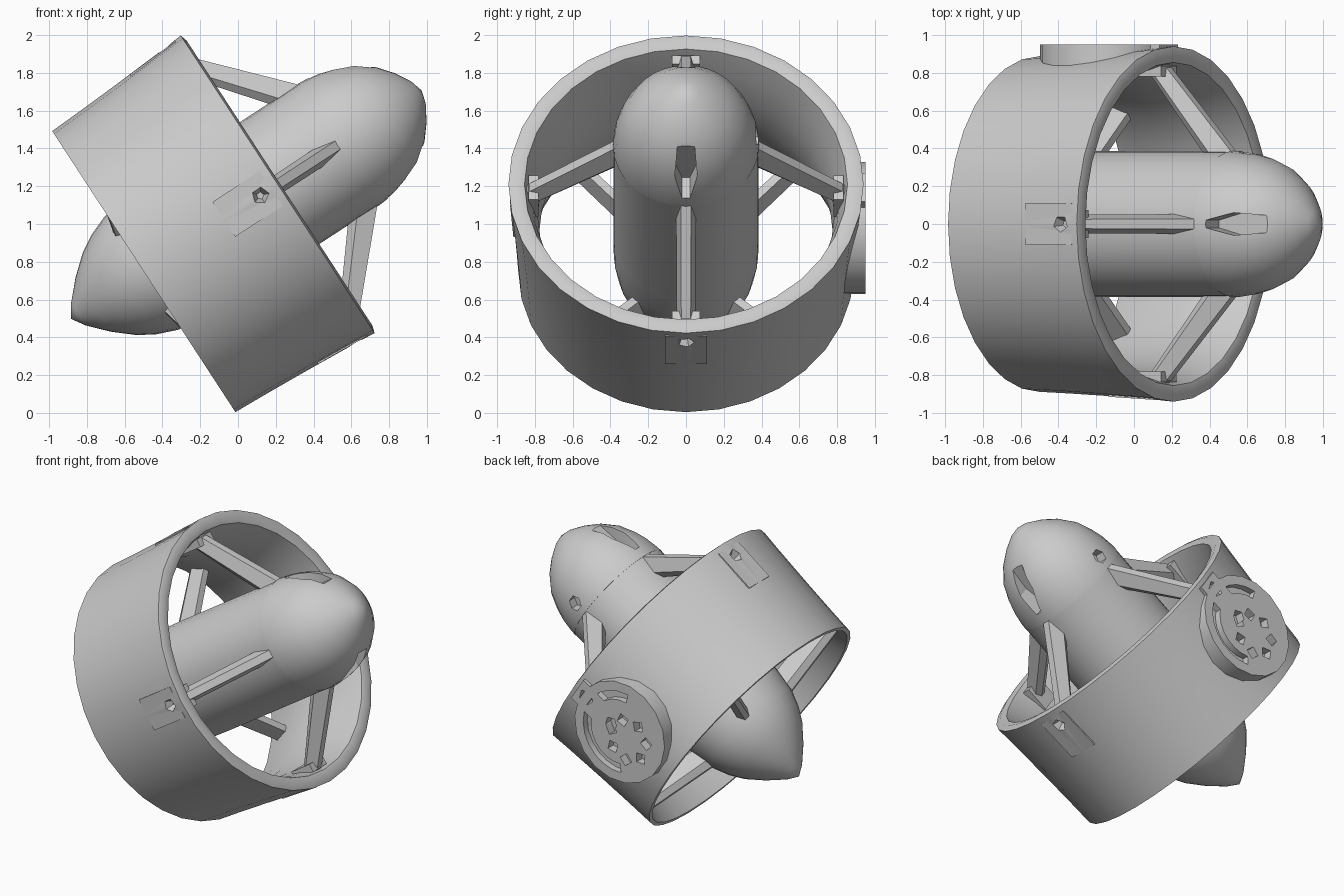
import bpy, bmesh
from math import sin, cos, pi, radians
from mathutils import Matrix, Vector

if "Cube" in bpy.data.objects:
    bpy.data.objects.remove(bpy.data.objects["Cube"])

# Thruster frame: local Z runs along the tilted axis, local -X is the upper side
M = Matrix.Translation((0.21, 0, 1.21)) @ Matrix.Rotation(radians(56.9), 4, 'Y')
TOP, BOTTOM, LEFT, RIGHT = pi, 0, -pi / 2, pi / 2


def finish(name, bm, smooth=True):
    bmesh.ops.recalc_face_normals(bm, faces=bm.faces)
    me = bpy.data.meshes.new(name)
    bm.to_mesh(me)
    bm.free()
    me.transform(M)
    ob = bpy.data.objects.new(name, me)
    bpy.context.collection.objects.link(ob)
    if smooth:
        shade(ob)
    return ob


def shade(ob):
    bpy.ops.object.select_all(action='DESELECT')
    ob.select_set(True)
    bpy.context.view_layer.objects.active = ob
    bpy.ops.object.shade_smooth_by_angle(angle=radians(32))


def lathe(name, pts, closed=False, n=32):
    """Spin (radius, axial) points round the thruster axis."""
    bm = bmesh.new()
    rings = []
    for r, u in pts:
        if r == 0:
            rings.append([bm.verts.new((0, 0, u))] * n)
        else:
            rings.append([bm.verts.new((r * cos(2 * pi * i / n), r * sin(2 * pi * i / n), u))
                          for i in range(n)])
    pairs = list(zip(rings, rings[1:])) + ([(rings[-1], rings[0])] if closed else [])
    for a, b in pairs:
        for i in range(n):
            j = (i + 1) % n
            bm.faces.new(list(dict.fromkeys((a[i], a[j], b[j], b[i]))))
    return finish(name, bm)


def prism(name, low, high, angle=0, smooth=False):
    """Loft between two equal outlines, then turn round the axis."""
    bm = bmesh.new()
    rot = Matrix.Rotation(angle, 3, 'Z')
    a = [bm.verts.new(rot @ Vector(p)) for p in low]
    b = [bm.verts.new(rot @ Vector(p)) for p in high]
    n = len(a)
    bm.faces.new(a)
    bm.faces.new(b)
    for i in range(n):
        j = (i + 1) % n
        bm.faces.new((a[i], a[j], b[j], b[i]))
    return finish(name, bm, smooth)


def radial(name, outline, r0, r1, angle):
    """Block with a (tangent, axial) outline between two radii."""
    return prism(name, [(r0, t, u) for t, u in outline], [(r1, t, u) for t, u in outline], angle)


def rect(hw, u0, u1):
    return [(-hw, u0), (hw, u0), (hw, u1), (-hw, u1)]


def ngon(r, n, t=0, u=0, turn=0):
    return [(t + r * cos(2 * pi * i / n + turn), u + r * sin(2 * pi * i / n + turn)) for i in range(n)]


def foil(r, u0, u1, hw):
    """Six-sided strut section."""
    d = (u1 - u0) * 0.3
    return [(r, -hw * 0.4, u0), (r, hw * 0.4, u0), (r, hw, u0 + d),
            (r, hw * 0.5, u1), (r, -hw * 0.5, u1), (r, -hw, u0 + d)]


def carve(ob, cutters):
    for c in cutters:
        mod = ob.modifiers.new("pocket", 'BOOLEAN')
        mod.operation, mod.solver, mod.object = 'DIFFERENCE', 'EXACT', c
    dg = bpy.context.evaluated_depsgraph_get()
    me = bpy.data.meshes.new_from_object(ob.evaluated_get(dg))
    ob.modifiers.clear()
    ob.data = me
    shade(ob)


def discard(cutters):
    for c in cutters:
        bpy.data.objects.remove(c)


# Duct ring with a flared front and a narrower throat
duct = lathe("duct", [(0.94, 0), (0.93, -0.12), (0.91, -0.42), (0.897, -0.65), (0.888, -0.846),
                      (0.86, -0.846), (0.812, -0.68), (0.778, -0.48), (0.785, -0.30),
                      (0.815, -0.13), (0.855, 0), (0.90, 0.012)], closed=True)

# Hub body with its tail cone, and the rounded nose
lathe("hub_body", [(0, 0.42), (0.385, 0.40), (0.385, 0.0), (0.385, -0.53), (0.382, -0.70),
                   (0.358, -0.86), (0.315, -0.97), (0.262, -1.06), (0.172, -1.165),
                   (0.07, -1.26), (0, -1.305)])
nose = lathe("nose", [(0, 0.38), (0.387, 0.38), (0.385, 0.42), (0.374, 0.50), (0.352, 0.58),
                      (0.31, 0.68), (0.235, 0.775), (0.155, 0.84), (0.07, 0.89), (0, 0.91)])

# Nose slots above and below, plus a small one on the back side
slot = [(-0.02, 0.45), (0.02, 0.45), (0.06, 0.60), (0.045, 0.76), (-0.045, 0.76), (-0.06, 0.60)]
cuts = [radial("slot_cutter", slot, 0.25, 0.5, a) for a in (TOP, BOTTOM)]
cuts.append(radial("slot_cutter", ngon(0.05, 6, 0, 0.47), 0.31, 0.5, RIGHT))
carve(nose, cuts)
discard(cuts)

# Swept front struts, each with an inner foot, outer pad and bolt pocket
for label, a in (("top", TOP), ("bottom", BOTTOM), ("front", LEFT), ("back", RIGHT)):
    prism(f"front_strut_{label}", foil(0.35, 0.22, 0.41, 0.052), foil(0.86, -0.19, -0.06, 0.05), a)
    radial(f"strut_foot_{label}", rect(0.075, -0.20, -0.03), 0.78, 0.835, a)
    if a == RIGHT:
        pad = radial(f"strut_pad_{label}", rect(0.09, -0.22, -0.03), 0.87, 0.95, a)
    else:  # outer face sinks into the duct at its rear edge
        pad = prism(f"strut_pad_{label}", [(0.87, t, u) for t, u in rect(0.11, -0.34, -0.04)],
                    [(0.931 if u > -0.2 else 0.914, t, u) for t, u in rect(0.11, -0.34, -0.04)], a)
    pocket = prism("pocket_cutter", [(0.875, t, u) for t, u in ngon(0.02, 5, 0, -0.11)],
                   [(0.98, t, u) for t, u in ngon(0.07, 5, 0, -0.11)], a)
    carve(pad, [pocket])
    carve(duct, [pocket])
    discard([pocket])

# Diagonal rear struts
for i in range(4):
    prism(f"rear_strut_{i + 1}", foil(0.34, -0.87, -0.71, 0.045), foil(0.83, -0.79, -0.65, 0.045),
          pi / 4 + i * pi / 2)

# Round mounting plate on the back side of the duct
C = -0.425
plate = radial("mounting_plate", ngon(0.352, 18, 0, C), 0.82, 0.95, RIGHT)

# Plate pockets: curved slot, centre hole and ring of small holes
arc_angles = [radians(20 + 15 * k) for k in range(14)]
arc = [(0.285 * cos(t), C + 0.285 * sin(t)) for t in arc_angles]
arc += [(0.225 * cos(t), C + 0.225 * sin(t)) for t in reversed(arc_angles)]
cuts = [radial("arc_cutter", arc, 0.905, 1.0, RIGHT),
        radial("hole_cutter", ngon(0.045, 5, 0, C + 0.08), 0.89, 1.0, RIGHT)]
for k in range(7):
    t = radians(k * 360 / 7)
    cuts.append(radial("hole_cutter", ngon(0.045, 4, 0.14 * cos(t), C - 0.08 + 0.14 * sin(t), t),
                       0.89, 1.0, RIGHT))
carve(plate, cuts)
carve(duct, cuts)
discard(cuts)
